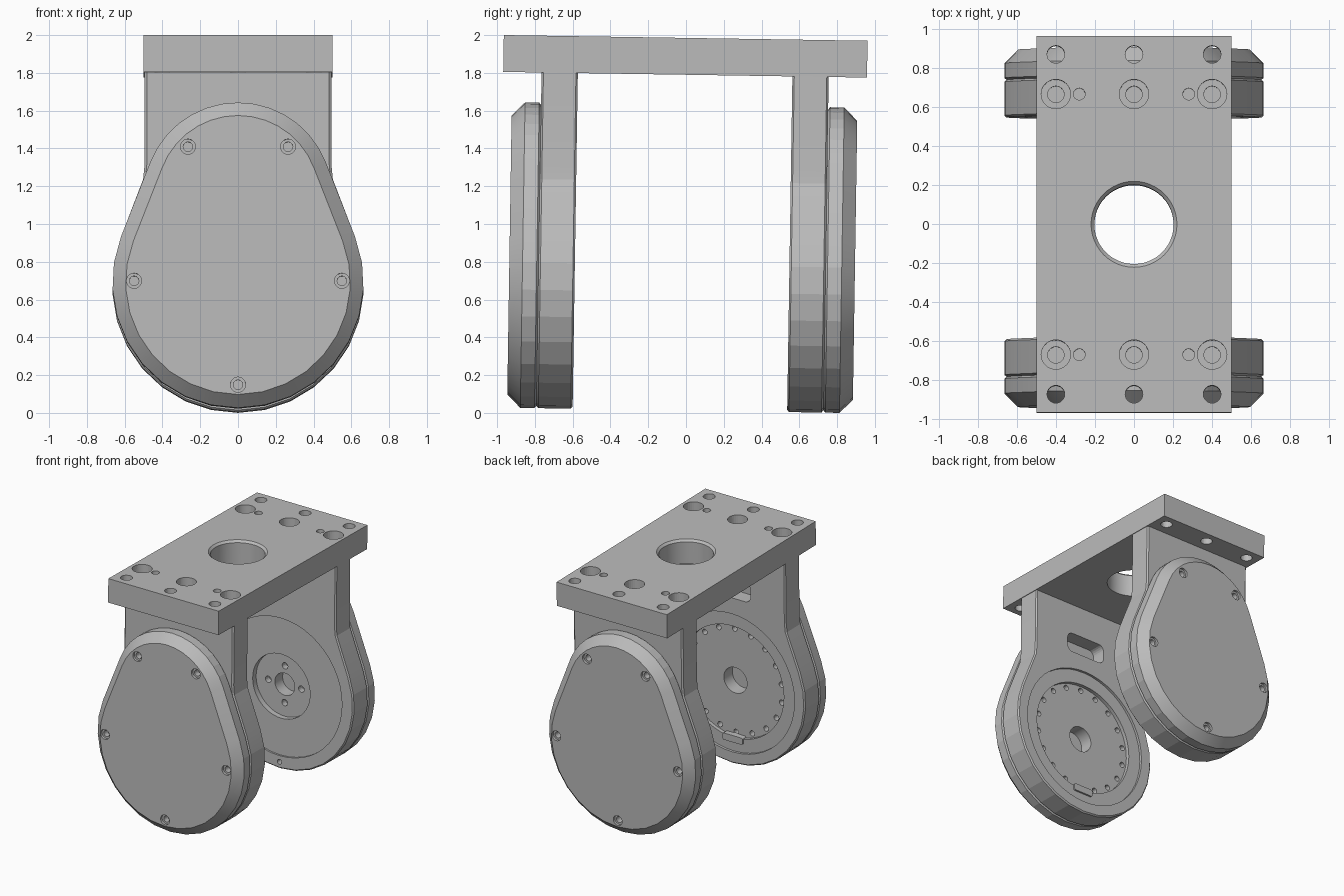
import bpy, bmesh, math
from mathutils import Matrix, Vector

cube = bpy.data.objects.get("Cube")
if cube:
    bpy.data.objects.remove(cube, do_unlink=True)

gray = bpy.data.materials.new("machined_gray")
gray.use_nodes = True
gray.diffuse_color = (0.5, 0.5, 0.5, 1)
gray.node_tree.nodes["Principled BSDF"].inputs["Base Color"].default_value = (0.5, 0.5, 0.5, 1)

HUB_Z, HUB_R = 0.678, 0.665      # lower round of each leg
CAP_Z, CAP_R = 1.13, 0.5         # upper round of each cover
PLATE_TOP, PLATE_LOW = 1.985, 1.79
INNER, SEAM, OUTER = 0.568, 0.76, 0.915
TILT = (Matrix.Translation((0, 0, 1)) @ Matrix.Rotation(-0.0156, 4, 'X')
        @ Matrix.Translation((0, -0.017, -1)))


# Outlines in a plane
def arc(cx, cy, r, a0, a1, n):
    return [(cx + r * math.cos(a0 + (a1 - a0) * i / n),
             cy + r * math.sin(a0 + (a1 - a0) * i / n)) for i in range(n + 1)]


def circle(r, cx=0, cy=0, n=48):
    return arc(cx, cy, r, 0, math.tau, n)[:-1]


def rounded_rect(hw, hh, r, cy):
    pts = []
    for k, (sx, sy) in enumerate([(1, 1), (-1, 1), (-1, -1), (1, -1)]):
        a = k * math.pi / 2
        pts += arc(sx * (hw - r), cy + sy * (hh - r), r, a, a + math.pi / 2, 5)
    return pts


TANGENT = math.asin((HUB_R - CAP_R) / (CAP_Z - HUB_Z))


def lower_arc(o):
    return arc(0, HUB_Z, HUB_R - o, -math.pi - TANGENT, TANGENT, 18)


def teardrop(o):
    return lower_arc(o) + arc(0, CAP_Z, CAP_R - o, TANGENT, math.pi - TANGENT, 14)


def leg_outline(o):
    side = [(0.502 - o, 1.225), (0.495 - o, 1.3), (0.495 - o, PLATE_LOW + 0.02)]
    return lower_arc(o) + side + [(-x, z) for x, z in reversed(side)]


# Placement of (u, v, depth) on a face of the model
def inside(s):
    return lambda u, v, d: (u, s * (INNER + d), v)


def outside(s):
    return lambda u, v, d: (u, s * (OUTER - d), v)


def on_top(u, v, d):
    return (u, v, PLATE_TOP - d)


def stack(bm, sections, place):
    """Closed solid through outlines with equal point counts."""
    rings = [[bm.verts.new(place(u, v, d)) for u, v in pts] for pts, d in sections]
    n = len(rings[0])
    for a, b in zip(rings, rings[1:]):
        for i in range(n):
            j = (i + 1) % n
            bm.faces.new((a[i], a[j], b[j], b[i]))
    bm.faces.new(rings[0])
    bm.faces.new(rings[-1])


def build(name, solids, place):
    bm = bmesh.new()
    for sections in solids:
        stack(bm, sections, place)
    bmesh.ops.recalc_face_normals(bm, faces=bm.faces)
    mesh = bpy.data.meshes.new(name)
    bm.to_mesh(mesh)
    bm.free()
    mesh.materials.append(gray)
    obj = bpy.data.objects.new(name, mesh)
    bpy.context.collection.objects.link(obj)
    return obj


def cut(obj, solids, place):
    cutter = build("cutter", solids, place)
    mod = obj.modifiers.new("cut", 'BOOLEAN')
    mod.operation, mod.solver, mod.object = 'DIFFERENCE', 'EXACT', cutter
    result = bpy.data.meshes.new_from_object(
        obj.evaluated_get(bpy.context.evaluated_depsgraph_get()))
    obj.modifiers.clear()
    obj.data = result
    bpy.data.objects.remove(cutter, do_unlink=True)


def bore(steps, x=0, y=0, n=48):
    """Stepped round hole from (radius, depth) pairs."""
    return [(circle(r, x, y, n), d) for r, d in steps]


parts = []

# Top plate with its bolt pattern
rect = [(-0.5, -0.963), (0.5, -0.963), (0.5, 0.963), (-0.5, 0.963)]
plate = build("top_plate", [[(rect, 0), (rect, PLATE_TOP - PLATE_LOW)]], on_top)
holes = [bore([(0.24, -0.02), (0.203, 0.017), (0.203, 0.3)])]
for sy in (-1, 1):
    for x in (-0.4, 0, 0.4):
        holes.append(bore([(0.045, -0.05), (0.045, 0.3)], x, sy * 0.87, 24))
        holes.append(bore([(0.075, -0.05), (0.075, 0.1), (0.042, 0.1), (0.042, 0.16)],
                          x, sy * 0.667, 32))
    for x in (-0.28, 0.28):
        holes.append(bore([(0.03, -0.05), (0.03, 0.1)], x, sy * 0.667, 24))
cut(plate, holes, on_top)
parts.append(plate)

# Legs and their covers
screws = [(0.265, 1.395), (-0.265, 1.395), (0.55, 0.685), (-0.55, 0.685), (0, 0.135)]
for s, side in ((-1, "front"), (1, "back")):
    leg = build(side + "_leg", [[(leg_outline(o), d) for o, d in
                ((0.01, 0), (0, 0.01), (0, 0.182), (0.012, 0.192))]], inside(s))
    if s < 0:
        # Bearing seat, ring of holes and cable slot
        cut(leg, [bore([(0.57, -0.05), (0.57, 0.02), (0.46, 0.02), (0.46, 0.05),
                        (0.105, 0.05), (0.105, 0.16)], 0, HUB_Z),
                  [(rounded_rect(0.18, 0.08, 0.05, 1.46), d) for d in (-0.05, 0.12)]],
            inside(s))
        ring = [(0.425, k * math.tau / 18 + 0.17, 0.022) for k in range(18)]
    else:
        # Shallow seat with a hub pocket
        cut(leg, [bore([(0.56, -0.05), (0.56, 0.015), (0.26, 0.015), (0.26, 0.06),
                        (0.09, 0.06), (0.09, 0.16)], 0, HUB_Z)], inside(s))
        ring = [(0.15, k * math.tau / 4, 0.026) for k in range(4)]
        ring.append((0.61, -math.pi / 2, 0.02))
    cut(leg, [bore([(r, -0.03), (r, 0.11)], ring_r * math.cos(a),
                   HUB_Z + ring_r * math.sin(a), 16) for ring_r, a, r in ring], inside(s))

    cover = build(side + "_cover", [[(teardrop(o), d) for o, d in
                  ((0.07, 0), (0, 0.07), (0, 0.145), (0.012, 0.155))]], outside(s))
    cut(cover, [bore([(0.04, -0.03), (0.04, 0.02), (0.025, 0.02), (0.025, 0.07)], x, z, 20)
                for x, z in screws], outside(s))
    parts += [leg, cover]

# Locating key at the bottom of the front bearing seat
key = rounded_rect(0.09, 0.028, 0.012, HUB_Z - 0.465)
parts.append(build("locating_key", [[(key, 0.005), (key, 0.06)]], inside(-1)))

# Tilt the assembly and shade it
bpy.ops.object.select_all(action='DESELECT')
for obj in parts:
    obj.data.transform(TILT)
    obj.select_set(True)
bpy.context.view_layer.objects.active = plate
bpy.ops.object.shade_smooth_by_angle(angle=math.radians(9))
